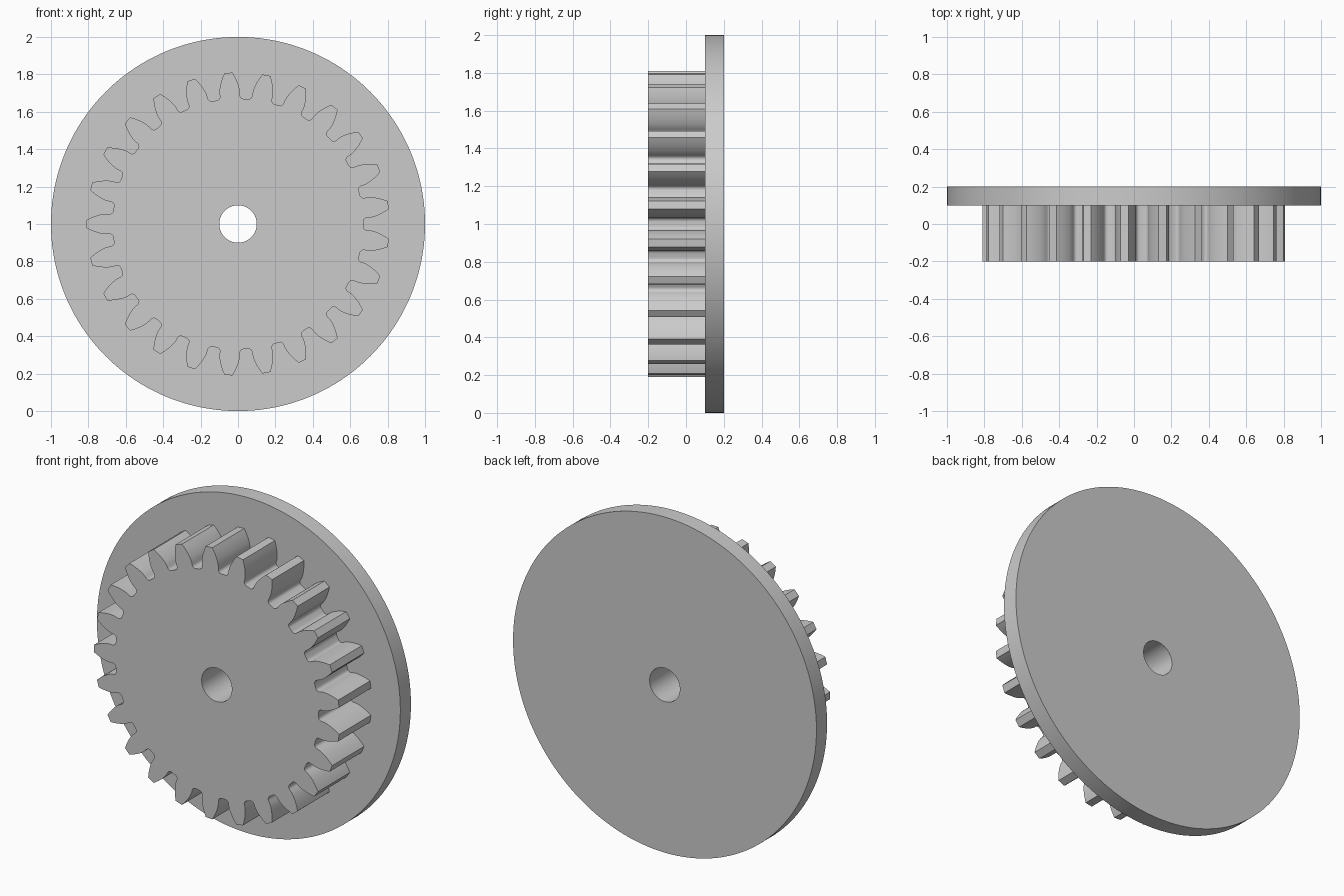
import bpy
import bmesh
from math import acos, cos, pi, radians, sin, tan

cube = bpy.data.objects.get("Cube")
if cube:
    bpy.data.objects.remove(cube, do_unlink=True)

TEETH = 25
PITCH_R, TIP_R, ROOT_R = 0.75, 0.81, 0.67
FILLET = 0.02
BORE_R = 0.1

grey = bpy.data.materials.new("plain grey")
grey.use_nodes = True
grey.diffuse_color = (0.6, 0.6, 0.6, 1)
grey.node_tree.nodes["Principled BSDF"].inputs["Base Color"].default_value = (0.6, 0.6, 0.6, 1)


def circle(radius, count):
    return [(radius, 2 * pi * i / count) for i in range(count)]


def involute(angle):
    return tan(angle) - angle


def gear_outline():
    """Polar outline of a spur gear with involute flanks and root fillets."""
    pressure = radians(20)
    base_r = PITCH_R * cos(pressure)
    base_half = pi / (2 * TEETH) + involute(pressure)
    centre_r = ROOT_R + FILLET
    flank = []
    for i in range(6):
        t = pi / 2 * (1 - i / 5)
        flank.append((centre_r - FILLET * sin(t),
                      base_half + FILLET * (1 - cos(t)) / centre_r))
    for i in range(9):
        r = base_r + (TIP_R - base_r) * i / 8
        flank.append((r, base_half - involute(acos(min(1, base_r / r)))))
    tooth = [(r, -a) for r, a in flank] + flank[::-1]
    return [(r, a + pi + 2 * pi * k / TEETH) for k in range(TEETH) for r, a in tooth]


def bored_plate(name, outline, front, back):
    """Extrude a polar outline with a round bore along y."""
    bm = bmesh.new()
    edges = []
    for loop in (outline, circle(BORE_R, 64)):
        verts = [bm.verts.new((r * cos(a), front, 1 + r * sin(a))) for r, a in loop]
        edges += [bm.edges.new((v, verts[i - 1])) for i, v in enumerate(verts)]
    bmesh.ops.triangle_fill(bm, edges=edges, use_beauty=True)
    result = bmesh.ops.extrude_face_region(bm, geom=bm.faces[:], use_keep_orig=True)
    moved = [g for g in result["geom"] if isinstance(g, bmesh.types.BMVert)]
    bmesh.ops.translate(bm, verts=moved, vec=(0, back - front, 0))
    bmesh.ops.recalc_face_normals(bm, faces=bm.faces[:])
    mesh = bpy.data.meshes.new(name)
    bm.to_mesh(mesh)
    bm.free()
    mesh.materials.append(grey)
    obj = bpy.data.objects.new(name, mesh)
    bpy.context.collection.objects.link(obj)
    bpy.ops.object.select_all(action="DESELECT")
    obj.select_set(True)
    bpy.context.view_layer.objects.active = obj
    bpy.ops.object.shade_smooth_by_angle(angle=radians(30))
    return obj


# Toothed wheel at the front, wide round flange behind it
bored_plate("spur_gear", gear_outline(), -0.2, 0.1)
bored_plate("round_flange", circle(1, 160), 0.1, 0.2)
